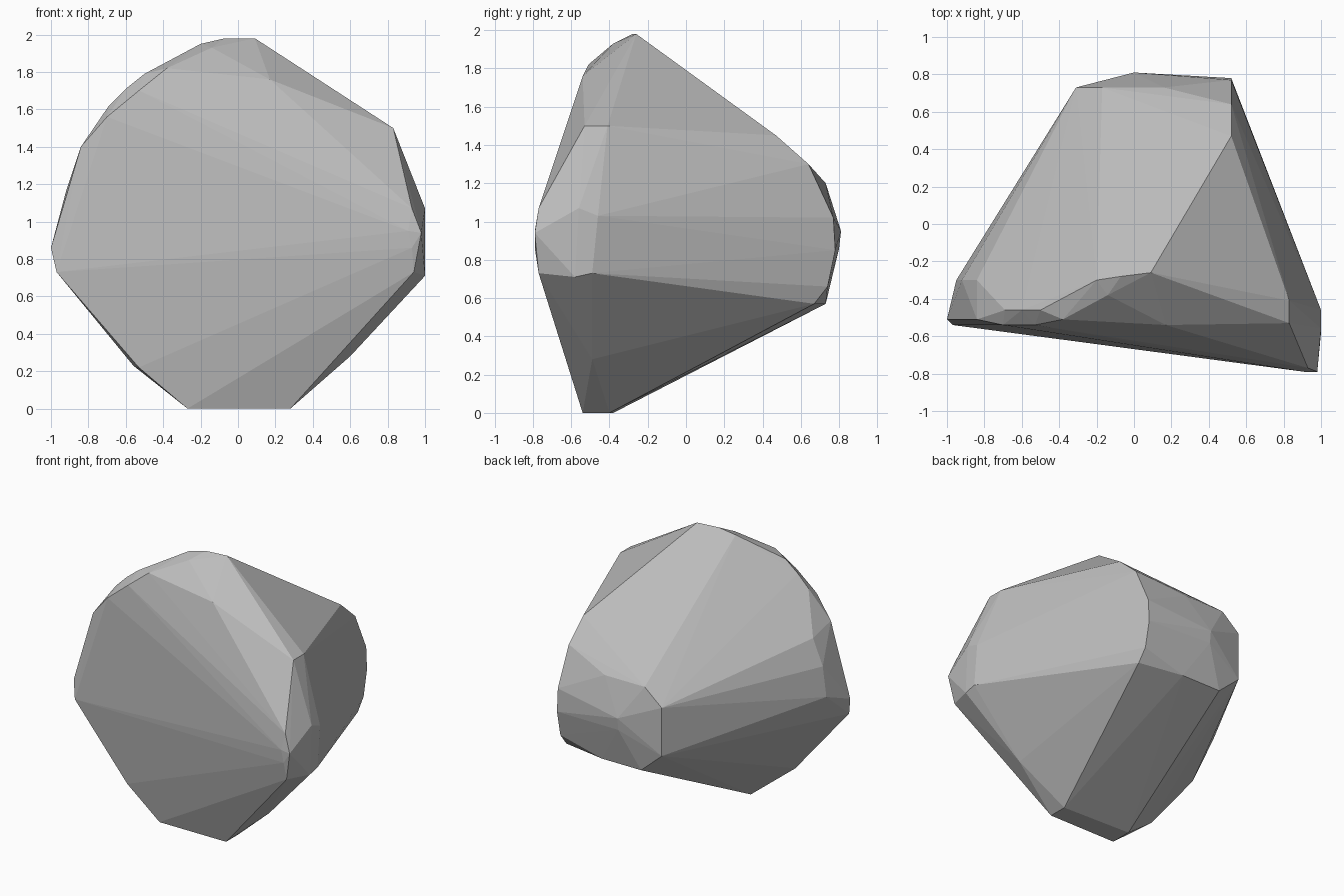
import bpy
import bmesh
from mathutils import Vector

# Remove the default cube only
default_cube = bpy.data.objects.get("Cube")
if default_cube:
    bpy.data.objects.remove(default_cube, do_unlink=True)


def flat_material(name, colour):
    """One plain colour, shown the same in viewport and render."""
    material = bpy.data.materials.new(name)
    material.use_nodes = True
    material.diffuse_color = colour
    shader = material.node_tree.nodes["Principled BSDF"]
    shader.inputs["Base Color"].default_value = colour
    shader.inputs["Roughness"].default_value = 0.9
    return material


def profile_at_x(x, outline):
    """Place a (y, z) outline on a plane of constant x."""
    return [Vector((x, y, z)) for y, z in outline]


def profile_at_y(y, outline):
    """Place an (x, z) outline on a plane of constant y."""
    return [Vector((x, y, z)) for x, z in outline]


def profile_at_z(z, outline):
    """Place an (x, y) outline on a plane of constant z."""
    return [Vector((x, y, z)) for x, y in outline]


def convex_stone(name, corners, material):
    """Wrap the chipped facets in a single faceted skin."""
    bm = bmesh.new()
    for corner in corners:
        bm.verts.new(corner)
    bmesh.ops.convex_hull(bm, input=bm.verts[:])
    loose = [v for v in bm.verts if not v.link_faces]
    bmesh.ops.delete(bm, geom=loose, context='VERTS')
    bmesh.ops.recalc_face_normals(bm, faces=bm.faces[:])
    mesh = bpy.data.meshes.new(name)
    bm.to_mesh(mesh)
    bm.free()
    mesh.materials.append(material)
    stone = bpy.data.objects.new(name, mesh)
    bpy.context.scene.collection.objects.link(stone)
    return stone


# Flat base the stone rests on
base = profile_at_z(0, [(-.27, -.54), (.28, -.54), (.28, -.4), (-.27, -.38)])

# Blunt left tip, with the nose that the front facets fan out from
left_tip = profile_at_x(1, [(-.56, 1.07), (-.46, 1.03), (-.49, .73), (-.58, .71)])
front_nose = profile_at_y(-.79, [(.91, .95), (.98, .94), (.93, .86)])
front_nose += profile_at_y(-.77, [(.93, 1.07), (.94, .73)])

# Shoulder below the peak on the left
left_shoulder = profile_at_x(.83, [(-.53, 1.5), (-.41, 1.5)])

# Curved back edge on the left, then the blunt back
back_edge = profile_at_x(.52, [(.47, 1.45), (.64, 1.3), (.77, 1.02),
                               (.78, .85), (.74, .66), (.67, .57)])
back_plate = profile_at_y(.73, [(-.31, 1.08), (-.17, 1.2), (.16, 1.2),
                                (-.31, .72), (-.14, .57), (.18, .57)])
back_bulge = profile_at_x(0, [(.81, .95), (.8, .86)])

# Rounded crown running from the peak down the right side
crown = profile_at_z(1.98, [(.09, -.26), (-.07, -.28)])
crown += profile_at_y(-.3, [(-.2, 1.95), (-.84, 1.35), (-.92, 1.16), (-.95, .94)])
crown += profile_at_y(-.46, [(-.5, 1.79), (-.6, 1.71), (-.69, 1.62)])

# Upper rim of the broad front face
front_rim = profile_at_y(-.54, [(.17, 1.76), (-.53, 1.7), (-.7, 1.56), (-.97, .73)])
front_rim += profile_at_y(-.51, [(-.84, 1.4), (-1, .86), (-.38, 1.82)])
front_rim += profile_at_y(-.38, [(-.14, 1.93)])

# Lower chamfers on both sides
lower_chamfer = profile_at_y(-.49, [(.6, .28), (-.56, .23)])
lower_chamfer += profile_at_y(-.55, [(-.53, .22)])

stone_grey = flat_material("stone grey", (.5, .5, .5, 1))
convex_stone("rock", base + left_tip + front_nose + left_shoulder + back_edge
             + back_plate + back_bulge + crown + front_rim + lower_chamfer,
             stone_grey)
